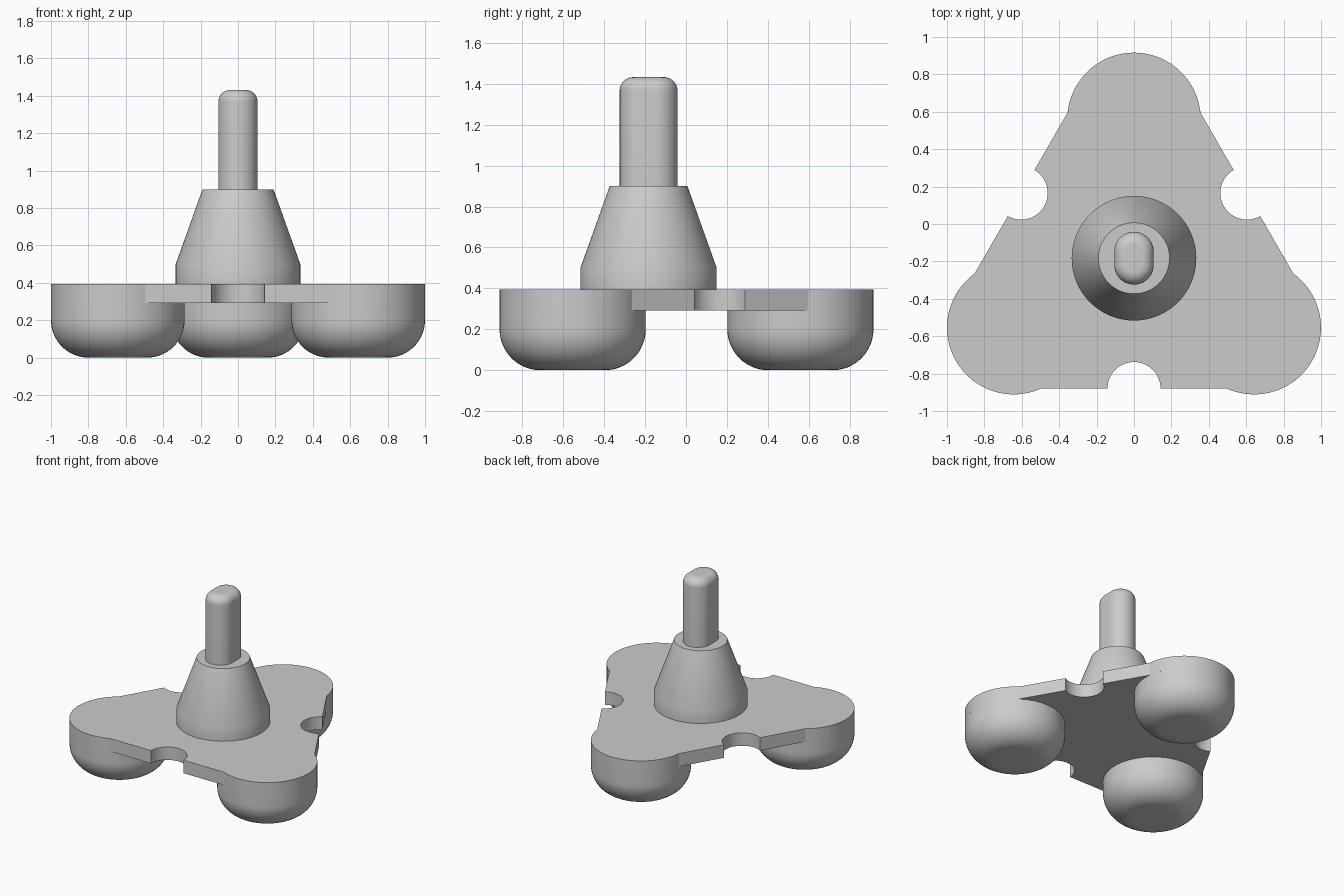
import bpy, bmesh
from math import sin, cos, acos, pi, radians

cube = bpy.data.objects.get("Cube")
if cube:
    bpy.data.objects.remove(cube, do_unlink=True)

grey = bpy.data.materials.new("plain_grey")
grey.use_nodes = True
COLOUR = (0.6, 0.6, 0.6, 1)
grey.diffuse_color = COLOUR
grey.node_tree.nodes["Principled BSDF"].inputs["Base Color"].default_value = COLOUR

CENTRE_Y = -0.183          # axis of the hub and of the three-fold plate
FOOT_DIST, FOOT_R = 0.742, 0.357
EDGE_DIST, NOTCH_R = 0.697, 0.142
PLATE_LOW, PLATE_TOP = 0.293, 0.395


def arc(cx, cy, r, start, end, steps):
    """Points on an arc, both ends included."""
    angles = [start + (end - start) * i / steps for i in range(steps + 1)]
    return [(cx + r * cos(a), cy + r * sin(a)) for a in angles]


def circle(r, steps=96):
    return arc(0, 0, r, 0, 2 * pi, steps)[:-1]


def slot(r, half_length):
    """Rounded slot running along y."""
    return (arc(0, half_length, r, 0, pi, 32)
            + arc(0, -half_length, r, pi, 2 * pi, 32))


def loft(name, layers, location, sharp=30):
    """Skin a stack of (outline, z) layers and cap both ends."""
    bm = bmesh.new()
    rings = [[bm.verts.new((x, y, z)) for x, y in pts] for pts, z in layers]
    n = len(rings[0])
    for low, high in zip(rings, rings[1:]):
        for i in range(n):
            j = (i + 1) % n
            bm.faces.new((low[i], low[j], high[j], high[i]))
    bm.faces.new(rings[0][::-1])
    bm.faces.new(rings[-1])
    bmesh.ops.recalc_face_normals(bm, faces=bm.faces)
    mesh = bpy.data.meshes.new(name)
    bm.to_mesh(mesh)
    bm.free()
    mesh.materials.append(grey)
    obj = bpy.data.objects.new(name, mesh)
    obj.location = location
    bpy.context.collection.objects.link(obj)
    bpy.ops.object.select_all(action="DESELECT")
    obj.select_set(True)
    bpy.context.view_layer.objects.active = obj
    bpy.ops.object.shade_smooth_by_angle(angle=radians(sharp))
    return obj


# Base plate: three round lobes joined by straight edges with round notches
lobe_start = pi / 6 - acos((EDGE_DIST - FOOT_DIST / 2) / FOOT_R)
outline = []
foot_angles = [pi / 2 + k * 2 * pi / 3 for k in range(3)]
for a in foot_angles:
    turn = a - pi / 2
    outline += arc(FOOT_DIST * cos(a), FOOT_DIST * sin(a), FOOT_R,
                   turn + lobe_start, turn + pi - lobe_start, 48)
    side = a + pi / 3
    outline += arc(EDGE_DIST * cos(side), EDGE_DIST * sin(side), NOTCH_R,
                   side - pi / 2, side - 3 * pi / 2, 32)
loft("base_plate", [(outline, PLATE_LOW), (outline, PLATE_TOP)],
     (0, CENTRE_Y, 0), sharp=18)

# Feet: round pads with a large fillet underneath
FILLET = 0.2
foot_layers = []
for i in range(17):
    t = i / 16 * pi / 2
    foot_layers.append((circle(FOOT_R - FILLET * (1 - sin(t))),
                        FILLET * (1 - cos(t))))
foot_layers.append((circle(FOOT_R), PLATE_LOW))
for label, a in zip(("back", "right", "left"), foot_angles):
    loft(label + "_foot", foot_layers,
         (FOOT_DIST * cos(a), CENTRE_Y + FOOT_DIST * sin(a), 0))

# Hub: short cylinder that tapers to a flat top
loft("hub", [(circle(0.333), PLATE_TOP), (circle(0.333), 0.5),
             (circle(0.19), 0.9)], (0, CENTRE_Y, 0))

# Stem: slot-shaped post with a rounded top edge
ROUND, STEM_R, STEM_TOP = 0.065, 0.105, 1.432
stem_layers = [(slot(STEM_R, 0.036), 0.88)]
for i in range(13):
    t = i / 12 * pi / 2
    stem_layers.append((slot(STEM_R - ROUND * (1 - cos(t)), 0.036),
                        STEM_TOP - ROUND * (1 - sin(t))))
loft("stem", stem_layers, (0, CENTRE_Y, 0))
